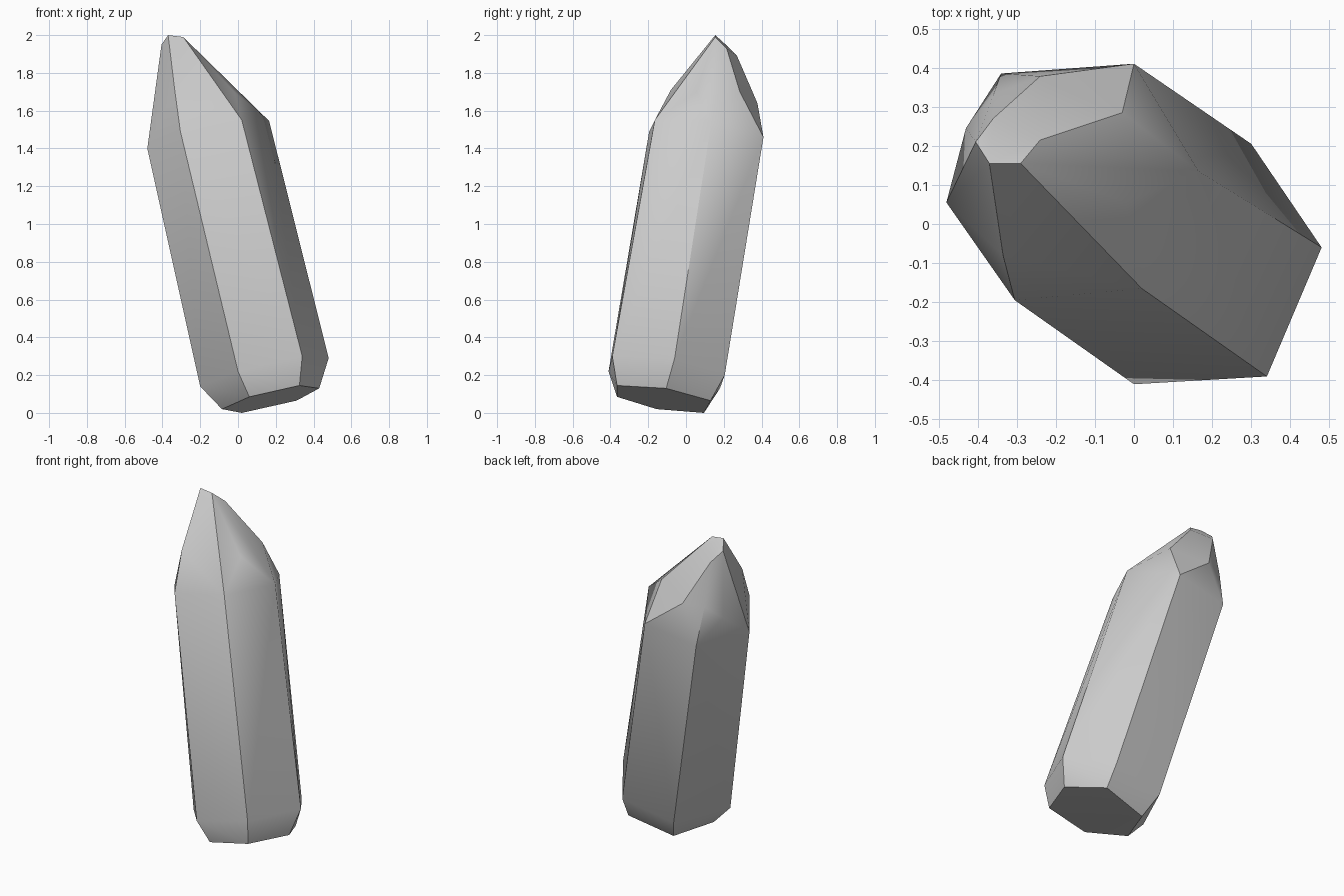
import bpy
import bmesh

default_cube = bpy.data.objects.get("Cube")
if default_cube:
    bpy.data.objects.remove(default_cube, do_unlink=True)


def make_material(name, colour):
    material = bpy.data.materials.new(name)
    material.use_nodes = True
    material.diffuse_color = colour
    shader = material.node_tree.nodes["Principled BSDF"]
    shader.inputs["Base Color"].default_value = colour
    return material


def make_crystal(name, rings, material):
    """Wrap a faceted skin around a stack of irregular cut outlines."""
    bm = bmesh.new()
    for ring in rings:
        for corner in ring:
            bm.verts.new(corner)
    result = bmesh.ops.convex_hull(bm, input=bm.verts[:])
    leftovers = set(result["geom_interior"]) | set(result["geom_unused"])
    loose = [item for item in leftovers if isinstance(item, bmesh.types.BMVert)]
    bmesh.ops.delete(bm, geom=loose, context="VERTS")
    bmesh.ops.recalc_face_normals(bm, faces=bm.faces[:])

    mesh = bpy.data.meshes.new(name)
    bm.to_mesh(mesh)
    bm.free()
    mesh.materials.append(material)
    crystal = bpy.data.objects.new(name, mesh)
    bpy.context.collection.objects.link(crystal)

    # Soft facets on the point and foot, crisp edges along the shaft
    bpy.ops.object.select_all(action="DESELECT")
    bpy.context.view_layer.objects.active = crystal
    crystal.select_set(True)
    bpy.ops.object.shade_smooth_by_angle()
    return crystal


# Flat hexagonal cut at the foot
foot_cut = [(-.085, -.155, .02), (.06, -.365, .085), (.325, -.365, .145),
            (.43, -.105, .13), (.31, .13, .065), (.02, .095, 0)]

# Lower and upper ends of the leaning six-sided shaft
shaft_bottom = [(-.2, -.155, .14), (0, -.41, .22), (.34, -.39, .3),
                (.48, -.06, .29), (.3, .205, .2), (-.04, .18, .13)]
shaft_top = [(-.48, .055, 1.4), (-.305, -.195, 1.49), (.02, -.165, 1.55),
             (.165, .135, 1.545), (0, .41, 1.46), (-.34, .385, 1.4)]

# Bulging shoulders of the point
shoulders = [(-.43, .245, 1.55), (-.335, -.08, 1.71), (-.02, .055, 1.7),
             (-.03, .285, 1.7), (-.24, .378, 1.64), (-.36, .33, 1.63)]

# Small slanted facet at the very tip
tip_cut = [(-.405, .21, 1.95), (-.37, .155, 2), (-.29, .155, 1.99),
           (-.24, .215, 1.93), (-.36, .27, 1.89)]

stone = make_material("pale_grey_stone", (0.6, 0.6, 0.6, 1))
make_crystal("crystal_shard",
             [foot_cut, shaft_bottom, shaft_top, shoulders, tip_cut], stone)
